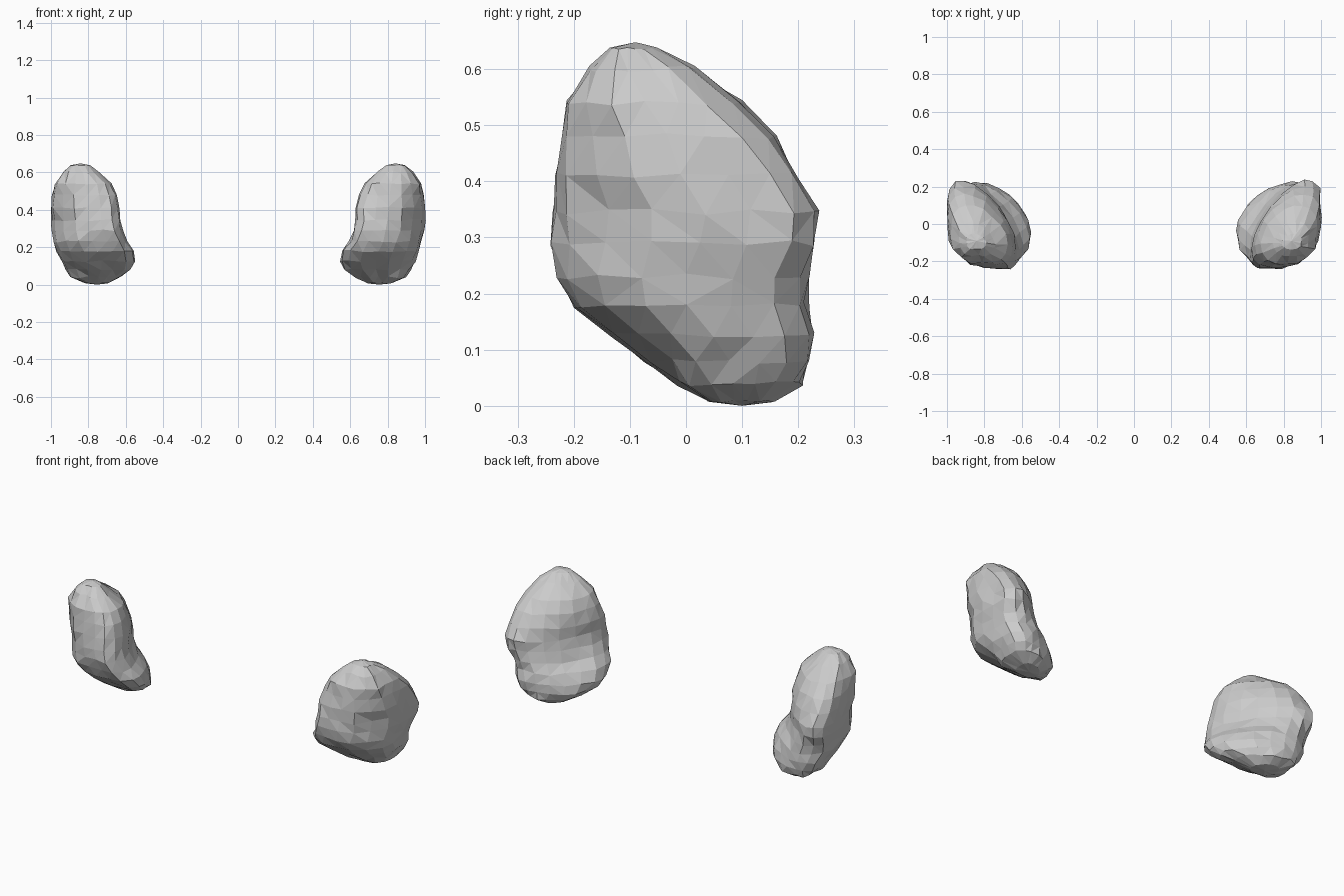
import bpy, bmesh, math, random

if "Cube" in bpy.data.objects:
    bpy.data.objects.remove(bpy.data.objects["Cube"])

# Horizontal slices of one lobe: z, x min, x max, y min, y max, skew angle (deg)
SLICES = [
    (0.008, -0.82, -0.69, 0.04, 0.16, 105),
    (0.04, -0.895, -0.62, -0.01, 0.21, 110),
    (0.08, -0.92, -0.565, -0.07, 0.228, 116),
    (0.125, -0.945, -0.54, -0.135, 0.232, 117),
    (0.18, -0.965, -0.55, -0.195, 0.222, 115),
    (0.23, -0.98, -0.588, -0.225, 0.222, 118),
    (0.29, -0.993, -0.61, -0.24, 0.238, 124),
    (0.345, -0.998, -0.62, -0.237, 0.24, 124),
    (0.41, -1.0, -0.625, -0.23, 0.205, 119),
    (0.48, -0.993, -0.645, -0.22, 0.165, 115),
    (0.54, -0.975, -0.672, -0.208, 0.105, 110),
    (0.60, -0.935, -0.74, -0.17, 0.015, 105),
    (0.637, -0.895, -0.79, -0.135, -0.05, 100),
]
SIDES = 18


def ring_points(x0, x1, y0, y1, skew):
    """Skewed ellipse filling the x and y range, fuller on the outer front side."""
    cx, cy, hx, hy = (x0 + x1) / 2, (y0 + y1) / 2, (x1 - x0) / 2, (y1 - y0) / 2
    phi = math.radians(skew)
    for i in range(SIDES):
        t = 2 * math.pi * i / SIDES
        facing = math.cos(t - math.pi - phi / 2)
        push = 0.17 * facing if facing > 0 else -0.06 * facing
        x = cx + hx * (math.cos(t) - push)
        y = cy + hy * (math.cos(t - phi) - push)
        yield max(x, x0), max(y, y0)


def lobe(name, side, seed):
    rng = random.Random(seed)
    bm = bmesh.new()
    rings = []
    for z, *extent in SLICES:
        size = 0.002 if z < 0.02 or z > 0.62 else 0.006
        wobble = lambda: rng.uniform(-size, size)
        rings.append([bm.verts.new((side * -(x + wobble()), y + wobble(), z + wobble()))
                      for x, y in ring_points(*extent)])
    bottom = bm.verts.new((side * 0.755, 0.1, 0.0))
    top = bm.verts.new((side * 0.842, -0.09, 0.648))
    # side walls and the two end caps
    for a, b in zip(rings, rings[1:]):
        for i in range(SIDES):
            j = (i + 1) % SIDES
            bm.faces.new((a[i], a[j], b[j], b[i]))
    for i in range(SIDES):
        j = (i + 1) % SIDES
        bm.faces.new((bottom, rings[0][j], rings[0][i]))
        bm.faces.new((top, rings[-1][i], rings[-1][j]))
    # flat, irregular triangle facets
    bmesh.ops.triangulate(bm, faces=bm.faces[:], quad_method='SHORT_EDGE')
    bmesh.ops.recalc_face_normals(bm, faces=bm.faces[:])
    mesh = bpy.data.meshes.new(name)
    bm.to_mesh(mesh)
    bm.free()
    obj = bpy.data.objects.new(name, mesh)
    bpy.context.collection.objects.link(obj)


# Mirrored pair, each with its own surface unevenness
lobe("left_lobe", -1, 3)
lobe("right_lobe", 1, 8)
